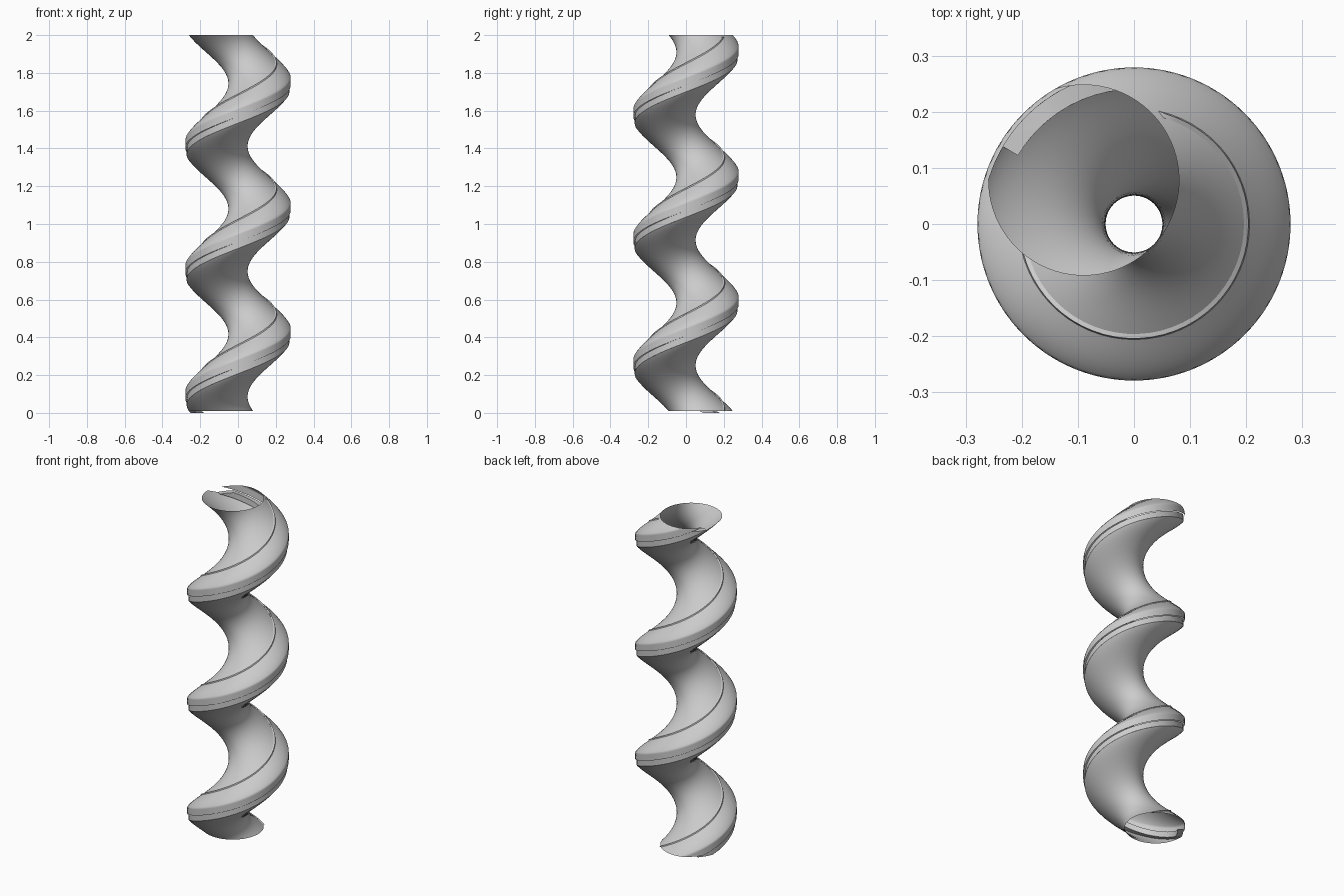
import bpy, bmesh
from math import sin, cos, atan2, radians, sqrt, pi

if "Cube" in bpy.data.objects:
    bpy.data.objects.remove(bpy.data.objects["Cube"])

OFFSET, RADIUS = 0.119, 0.17      # circle centre distance from axis, circle radius
Z0, Z1, TURNS = 0.01, 2.0, 3
END_ANGLE = radians(139)          # direction of the crest at the top (and bottom)
GAP_A, GAP_B = radians(5), radians(24)   # slit along the crest
CREST = 0.279                     # flattened crest radius


def surface_r(a):
    """Distance from axis to the tube surface at angle a from the crest."""
    return OFFSET * cos(a) + sqrt(RADIUS ** 2 - (OFFSET * sin(a)) ** 2)


def circle_angle(a):
    r = surface_r(a)
    return atan2(r * sin(a), r * cos(a) - OFFSET)


def twist_extrude(name, section, za, zb, steps, closed, capped=False):
    """Stack a horizontal section of (radius, angle) points, turning it as it climbs."""
    bm = bmesh.new()
    rings = []
    for i in range(steps + 1):
        z = za + (zb - za) * i / steps
        t = END_ANGLE + 2 * pi * TURNS * (z - Z1) / (Z1 - Z0)
        rings.append([bm.verts.new((r * cos(a + t), r * sin(a + t), z)) for r, a in section])
    n = len(section)
    for lo, hi in zip(rings, rings[1:]):
        for j in range(n if closed else n - 1):
            k = (j + 1) % n
            bm.faces.new((lo[j], lo[k], hi[k], hi[j]))
    if capped:
        bm.faces.new(rings[0][::-1])
        bm.faces.new(rings[-1])
    mesh = bpy.data.meshes.new(name)
    bm.to_mesh(mesh)
    bm.free()
    obj = bpy.data.objects.new(name, mesh)
    bpy.context.collection.objects.link(obj)
    bpy.context.view_layer.objects.active = obj
    obj.select_set(True)
    bpy.ops.object.shade_smooth_by_angle(angle=radians(35))
    obj.select_set(False)
    return obj


# open spiral tube with a slit along its crest
start, end = circle_angle(GAP_B), circle_angle(GAP_A) + 2 * pi
tube = []
for i in range(73):
    p = start + (end - start) * i / 72
    x, y = OFFSET + RADIUS * cos(p), RADIUS * sin(p)
    tube.append((min(sqrt(x * x + y * y), CREST), atan2(y, x)))
twist_extrude("spiral_tube", tube, Z0, Z1, 180, False)

# strip set into the slit
arc = [GAP_A + (GAP_B - GAP_A) * i / 4 for i in range(5)]
strip = [(0.272, a) for a in arc] + [(0.24, a) for a in reversed(arc)]
twist_extrude("inset_strip", strip, 0.0, 1.975, 180, True, True)

# thin bead running above the crest
bead = [(r, radians(a)) for r, a in ((0.196, -60), (0.204, -60), (0.206, -56), (0.198, -56))]
twist_extrude("thin_bead", bead, Z0, 1.99, 180, True, True)
